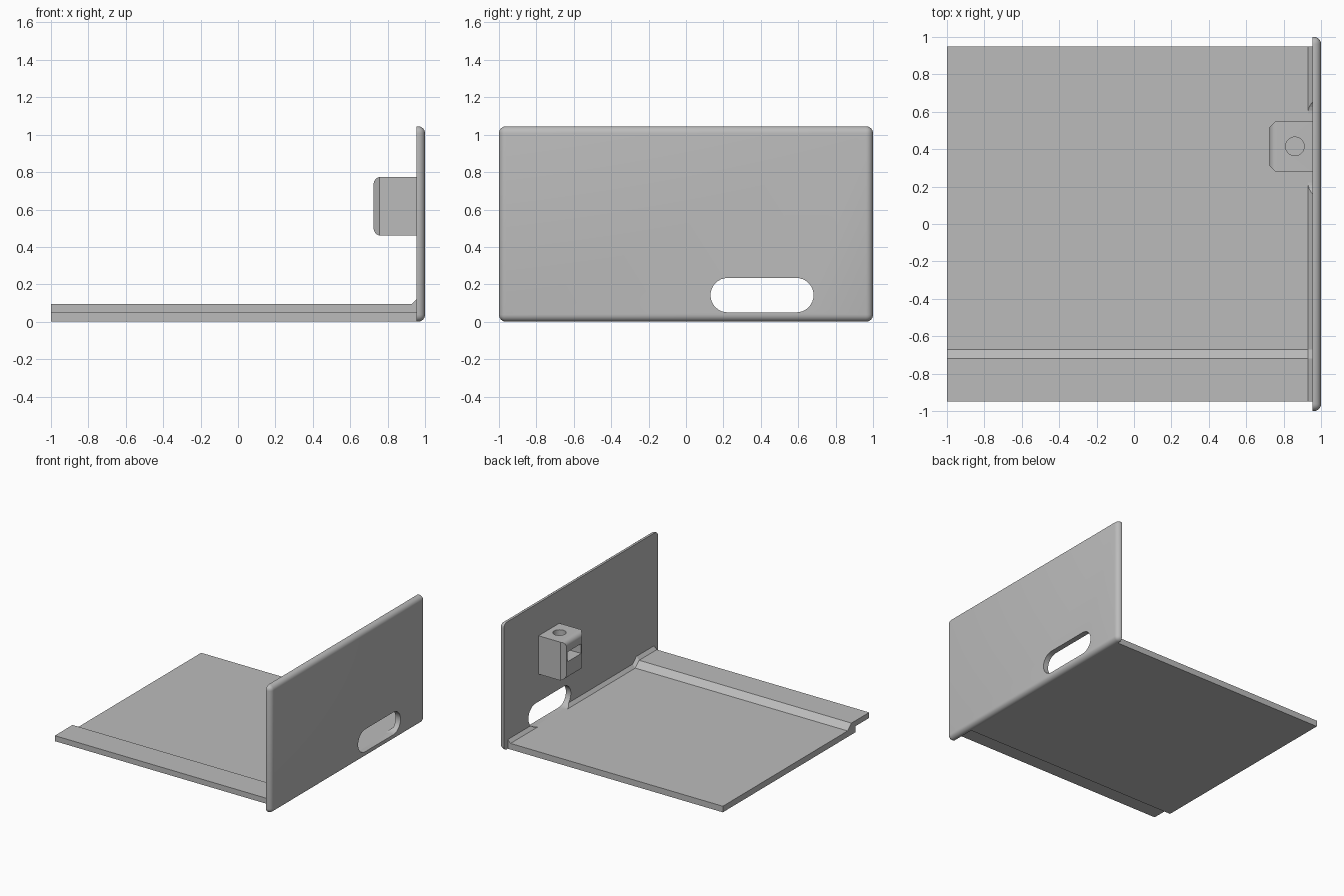
import bpy
import bmesh
from math import pi, sin, cos, radians

old = bpy.data.objects.get("Cube")
if old:
    bpy.data.objects.remove(old, do_unlink=True)

grey = bpy.data.materials.new("plain_grey")
grey.use_nodes = True
shade = (0.5, 0.5, 0.5, 1)
grey.diffuse_color = shade
grey.node_tree.nodes["Principled BSDF"].inputs["Base Color"].default_value = shade


def make(name, bm):
    bmesh.ops.recalc_face_normals(bm, faces=bm.faces)
    mesh = bpy.data.meshes.new(name)
    bm.to_mesh(mesh)
    bm.free()
    mesh.materials.append(grey)
    obj = bpy.data.objects.new(name, mesh)
    bpy.context.collection.objects.link(obj)
    return obj


def prism(name, outline, axis, lo, hi):
    """Extrude a 2D outline along an axis; its pairs are the other two axes in order."""
    bm = bmesh.new()
    rings = []
    for depth in (lo, hi):
        ring = []
        for pair in outline:
            co = list(pair)
            co.insert("xyz".index(axis), depth)
            ring.append(bm.verts.new(co))
        rings.append(ring)
    bm.faces.new(rings[0])
    bm.faces.new(rings[1])
    n = len(outline)
    for i in range(n):
        j = (i + 1) % n
        bm.faces.new((rings[0][i], rings[0][j], rings[1][j], rings[1][i]))
    return make(name, bm)


def arc(cx, cy, r, start, end, steps):
    angles = [radians(start + (end - start) * i / steps) for i in range(steps + 1)]
    return [(cx + r * cos(a), cy + r * sin(a)) for a in angles]


def box(name, x0, x1, y0, y1, z0, z1):
    return prism(name, [(x0, y0), (x1, y0), (x1, y1), (x0, y1)], "z", z0, z1)


def combine(obj, tool, operation):
    tool.hide_render = True
    mod = obj.modifiers.new("cut", "BOOLEAN")
    mod.operation = operation
    mod.solver = "EXACT"
    mod.object = tool
    bpy.context.view_layer.objects.active = obj
    bpy.ops.object.modifier_apply(modifier=mod.name)


inner, half, floor_top, ledge_top = 0.955, 0.95, 0.05, 0.095

# Floor plate with a ramp up to an overhanging ledge
top_path = [(-half, ledge_top), (-0.72, ledge_top), (-0.67, floor_top), (half, floor_top)]
floor = prism("floor_plate", top_path + [(half, 0), (-0.77, 0), (-0.77, floor_top), (-half, floor_top)],
              "x", -1, inner)

# Small sloped fillet where the floor meets the wall
bm = bmesh.new()
rise = 0.025
rings = [[bm.verts.new(p) for p in ((inner - rise, y, z), (inner, y, z), (inner, y, z + rise))]
         for y, z in top_path]
for a, b in zip(rings, rings[1:]):
    for i in range(3):
        j = (i + 1) % 3
        bm.faces.new((a[i], a[j], b[j], b[i]))
bm.faces.new(rings[0])
bm.faces.new(rings[-1])
fillet = make("wall_fillet", bm)

# Upright wall, rounded on the corners and around its outer face
wall = box("side_wall", inner, 1, -1, 1, 0, 1.045)
bm = bmesh.new()
bm.from_mesh(wall.data)
edges = [e for e in bm.edges if max(v.co.x for v in e.verts) > 0.99]
bmesh.ops.bevel(bm, geom=edges, offset=0.038, segments=6, profile=0.5, affect="EDGES")
bm.to_mesh(wall.data)
bm.free()

# Rounded slot through the wall and fillet
slot = prism("slot_cutter", arc(0.59, 0.142, 0.092, -90, 90, 16) + arc(0.223, 0.142, 0.092, 90, 270, 16),
             "x", 0.9, 1.1)
combine(wall, slot, "DIFFERENCE")
combine(fillet, slot, "DIFFERENCE")

# Screw block: rounded in side outline, chamfered in plan
r = 0.04
x0, y0, y1, z0, z1 = 0.725, 0.28, 0.55, 0.46, 0.775
block = prism("screw_block", [(inner, z0), (inner, z1)] + arc(x0 + r, z1 - r, r, 90, 180, 8)
              + arc(x0 + r, z0 + r, r, 180, 270, 8), "y", y0, y1)
c = 0.032
plan = prism("block_plan", [(1.1, y0 - 0.1), (1.1, y1 + 0.1), (x0 + c + 0.1, y1 + 0.1), (x0 - 0.1, y1 - c - 0.1),
                            (x0 - 0.1, y0 + c + 0.1), (x0 + c + 0.1, y0 - 0.1)], "z", 0.3, 0.9)
for v, (x, y) in zip(list(plan.data.vertices) , 2 * [(1.1, y0 - 0.1), (1.1, y1 + 0.1), (x0 + c + 0.1, y1 + 0.1),
                                                     (x0 - 0.1, y1 - c - 0.1), (x0 - 0.1, y0 + c + 0.1),
                                                     (x0 + c + 0.1, y0 - 0.1)]):
    v.co.x, v.co.y = x, y
combine(block, plan, "INTERSECT")

# Nut pocket and screw hole in the block
pocket = box("nut_pocket", 0.6, 0.94, 0.325, 0.505, 0.605, 0.685)
hole = prism("screw_hole", arc(0.86, 0.415, 0.05, 0, 345, 23), "z", 0.52, 0.9)
combine(block, pocket, "DIFFERENCE")
combine(block, hole, "DIFFERENCE")

for helper in (slot, plan, pocket, hole):
    bpy.data.objects.remove(helper, do_unlink=True)

# Smooth the rounded parts while keeping edges sharp
for obj in (wall, block):
    bpy.ops.object.select_all(action="DESELECT")
    obj.select_set(True)
    bpy.context.view_layer.objects.active = obj
    bpy.ops.object.shade_smooth_by_angle(angle=radians(30))
